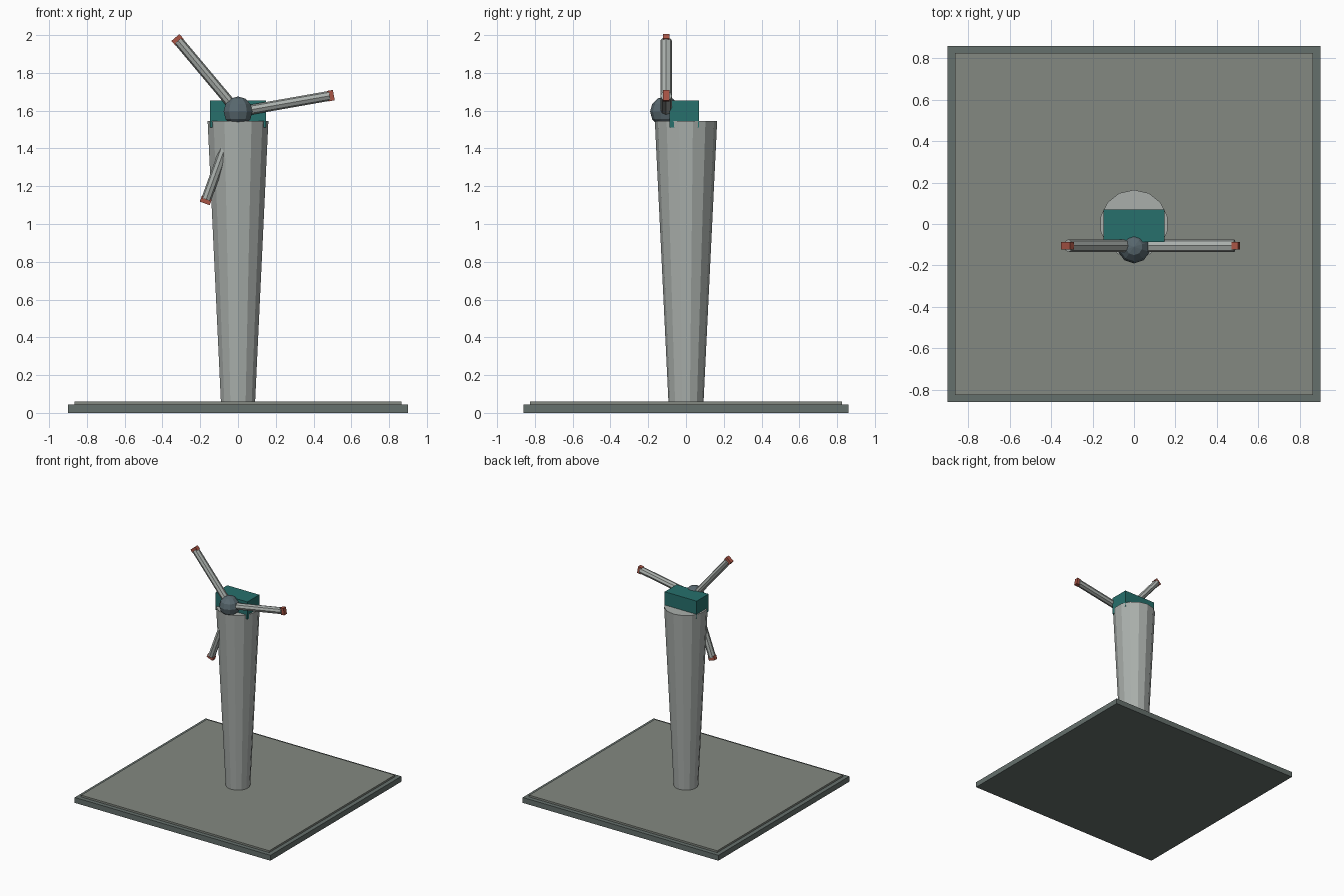
import bpy, bmesh, math
from mathutils import Matrix, Vector

if "Cube" in bpy.data.objects:
    bpy.data.objects.remove(bpy.data.objects["Cube"])


def material(name, rgb):
    m = bpy.data.materials.new(name)
    m.diffuse_color = (*rgb, 1)
    m.use_nodes = True
    m.node_tree.nodes["Principled BSDF"].inputs["Base Color"].default_value = m.diffuse_color
    return m


DARK = material("dark_stone", (0.13, 0.16, 0.15))
STONE = material("stone", (0.23, 0.25, 0.22))
PALE = material("pale_grey", (0.40, 0.43, 0.41))
TEAL = material("teal", (0.02, 0.16, 0.15))
SLATE = material("slate", (0.10, 0.14, 0.16))
RED = material("red", (0.40, 0.09, 0.06))


def add_object(name, bm, mat, matrix=None):
    if matrix:
        bm.transform(matrix)
    mesh = bpy.data.meshes.new(name)
    bm.to_mesh(mesh)
    bm.free()
    mesh.materials.append(mat)
    obj = bpy.data.objects.new(name, mesh)
    bpy.context.collection.objects.link(obj)
    return obj


def box(name, lo, hi, mat, matrix=None):
    bm = bmesh.new()
    bmesh.ops.create_cube(bm, size=1)
    lo, hi = Vector(lo), Vector(hi)
    bmesh.ops.scale(bm, vec=hi - lo, verts=bm.verts)
    bmesh.ops.translate(bm, vec=(lo + hi) / 2, verts=bm.verts)
    return add_object(name, bm, mat, matrix)


def cone(name, sides, r0, r1, z0, z1, mat, squash=(1, 1, 1), matrix=None):
    bm = bmesh.new()
    bmesh.ops.create_cone(bm, cap_ends=True, segments=sides,
                          radius1=r0, radius2=r1, depth=z1 - z0)
    bmesh.ops.translate(bm, vec=(0, 0, (z0 + z1) / 2), verts=bm.verts)
    bmesh.ops.scale(bm, vec=squash, verts=bm.verts)
    return add_object(name, bm, mat, matrix)


# stepped base
box("base_plinth", (-0.90, -0.86, 0), (0.90, 0.86, 0.045), DARK)
box("base_top", (-0.865, -0.825, 0.045), (0.865, 0.825, 0.06), STONE)

# tower, wider at the top
cone("tower", 14, 0.093, 0.165, 0.06, 1.545, PALE)

# housing sunk into the tower top
box("housing", (-0.147, -0.087, 1.51), (0.147, 0.07, 1.655), TEAL)

# faceted hub
HUB = Vector((0, -0.11, 1.595))
bm = bmesh.new()
bmesh.ops.create_uvsphere(bm, u_segments=10, v_segments=6, radius=0.08)
add_object("hub", bm, SLATE, Matrix.Translation(HUB))

# three blades with red tips, built along +z and turned about y
for i, angle in enumerate((10, 130, 250), 1):
    turn = (Matrix.Translation((0, -0.105, 1.593))
            @ Matrix.Rotation(math.radians(90 - angle), 4, 'Y'))
    cone(f"blade_{i}", 8, 0.031, 0.031, 0, 0.493, PALE, (0.85, 1, 1), turn)
    box(f"blade_tip_{i}", (-0.028, -0.017, 0.483), (0.028, 0.017, 0.515), RED, turn)
